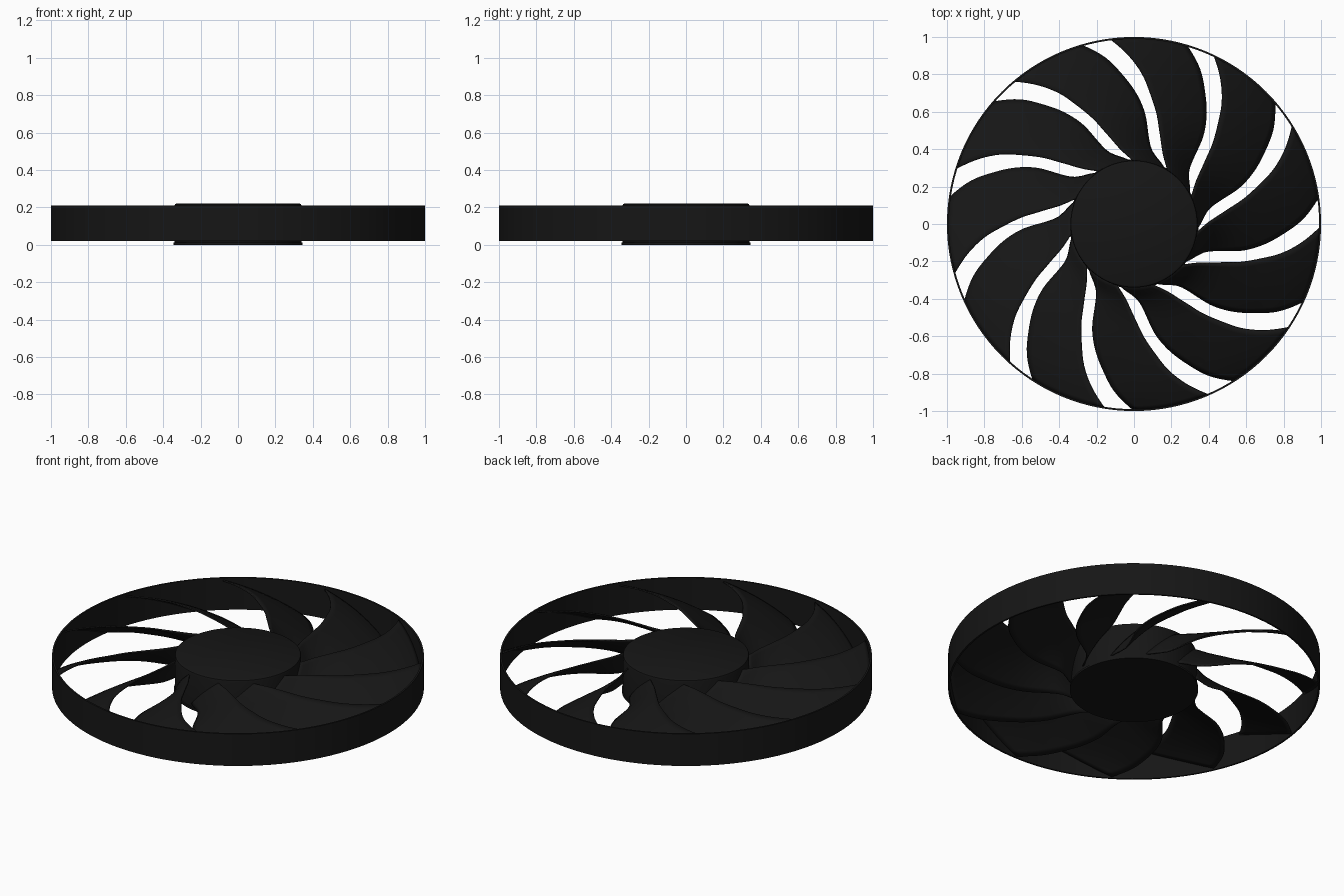
import bpy, bmesh, math

if "Cube" in bpy.data.objects:
    bpy.data.objects.remove(bpy.data.objects["Cube"])

BLADES = 11
PITCH = 360 / BLADES

black = bpy.data.materials.new("black_plastic")
black.diffuse_color = (0.008, 0.008, 0.008, 1)
black.use_nodes = True
black.node_tree.nodes["Principled BSDF"].inputs["Base Color"].default_value = black.diffuse_color


def finish(bm, name, angle=35):
    bmesh.ops.recalc_face_normals(bm, faces=bm.faces)
    me = bpy.data.meshes.new(name)
    bm.to_mesh(me)
    bm.free()
    ob = bpy.data.objects.new(name, me)
    bpy.context.collection.objects.link(ob)
    me.materials.append(black)
    bpy.ops.object.select_all(action='DESELECT')
    ob.select_set(True)
    bpy.context.view_layer.objects.active = ob
    bpy.ops.object.shade_smooth_by_angle(angle=math.radians(angle))
    return ob


def lathe(name, profile, closed=False, steps=128):
    bm = bmesh.new()
    vs = [bm.verts.new((r, 0, z)) for r, z in profile]
    pairs = list(zip(vs, vs[1:])) + ([(vs[-1], vs[0])] if closed else [])
    edges = [bm.edges.new(p) for p in pairs]
    bmesh.ops.spin(bm, geom=vs + edges, axis=(0, 0, 1), cent=(0, 0, 0),
                   angle=math.tau, steps=steps, use_duplicate=False)
    bmesh.ops.remove_doubles(bm, verts=bm.verts, dist=1e-5)
    return finish(bm, name)


def curve(table, x):
    """Smooth interpolation through (x, y) knots."""
    n = len(table)
    i = max(k for k in range(n - 1) if k == 0 or table[k][0] <= x)

    def slope(k):
        a, b = table[max(k - 1, 0)], table[min(k + 1, n - 1)]
        return (b[1] - a[1]) / (b[0] - a[0])
    (x0, y0), (x1, y1) = table[i], table[i + 1]
    h = x1 - x0
    t = (x - x0) / h
    return ((2*t**3 - 3*t**2 + 1) * y0 + (t**3 - 2*t**2 + t) * h * slope(i)
            + (3*t**2 - 2*t**3) * y1 + (t**3 - t**2) * h * slope(i + 1))


# outer ring
lathe("outer_ring", [(0.99, 0.02), (1.0, 0.02), (1.0, 0.21), (0.99, 0.21)], closed=True)

# hub with lower lip and rounded top edge
lathe("hub", [(0, 0), (0.345, 0), (0.345, 0.012), (0.34, 0.014), (0.34, 0.208),
              (0.337, 0.217), (0.328, 0.222), (0, 0.222)])

# swept blades: radius -> angle for the low edge and the high edge
low_edge = [(0.33, 26), (0.35, 32), (0.39, 42), (0.45, 47), (0.6, 52),
            (0.7, 56.5), (0.8, 61.8), (0.9, 67), (0.995, 73.5)]
high_edge = [(0.33, 24), (0.4, 34), (0.5, 41), (0.6, 45.5), (0.7, 50),
             (0.8, 54), (0.9, 59), (0.995, 64.5)]
ROWS, COLS, THICK = 28, 10, 0.008
R0, R1 = 0.33, 0.994

for b in range(BLADES):
    bm = bmesh.new()
    grid = []
    for i in range(ROWS + 1):
        r = R0 + (R1 - R0) * i / ROWS
        a0, a1 = curve(low_edge, r), curve(high_edge, r) + PITCH
        row = []
        for j in range(COLS + 1):
            t = j / COLS
            a = math.radians(a0 + (a1 - a0) * t + b * PITCH)
            z = 0.03 + 0.165 * t + 0.008 * math.sin(math.pi * t)
            row.append(bm.verts.new((r * math.cos(a), r * math.sin(a), z)))
        grid.append(row)
    for p, q in zip(grid, grid[1:]):
        for j in range(COLS):
            bm.faces.new((p[j], q[j], q[j + 1], p[j + 1]))
    blade = finish(bm, f"blade_{b + 1}")
    solid = blade.modifiers.new("thickness", 'SOLIDIFY')
    solid.thickness = THICK
    solid.offset = 0
